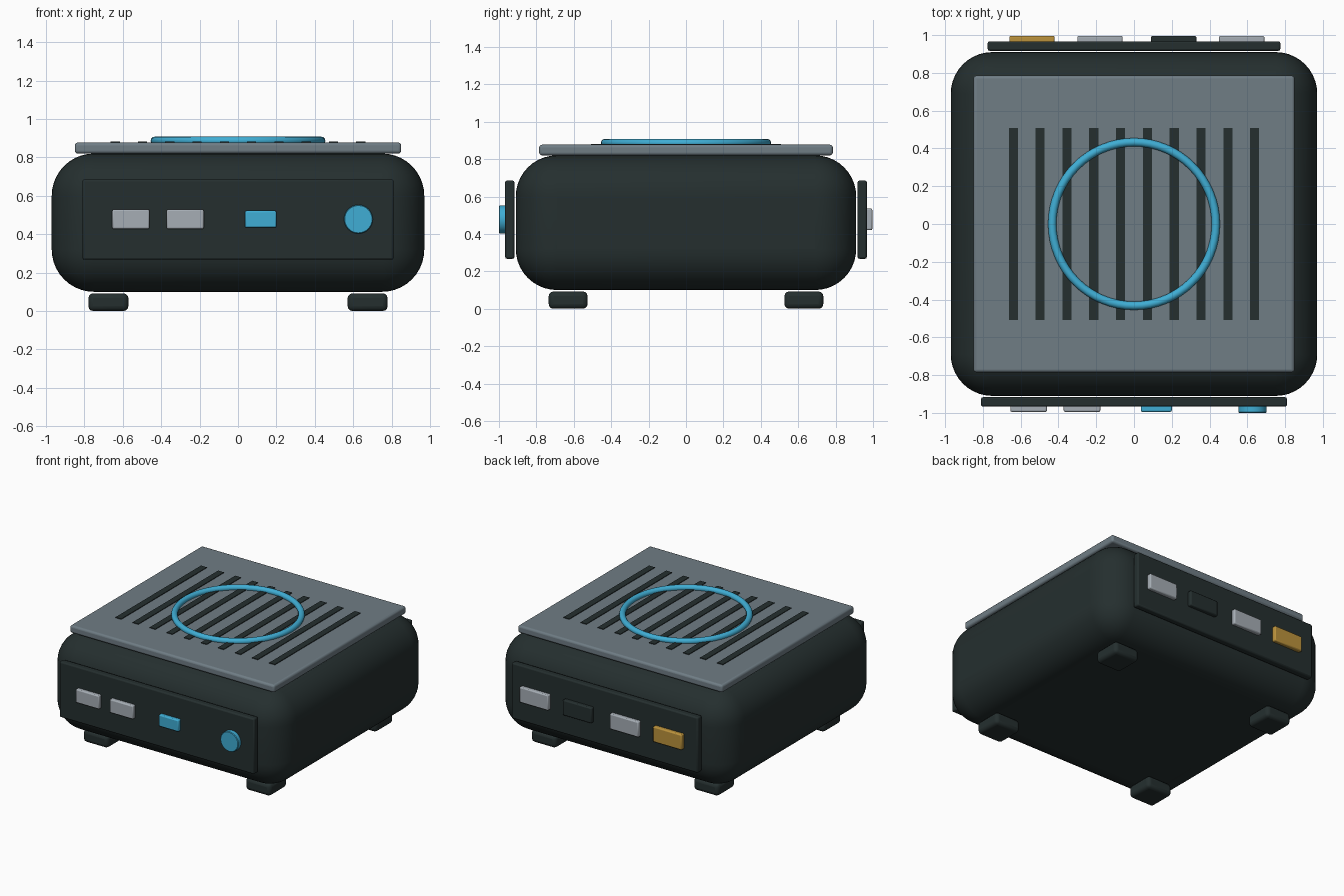
import bpy
import math

cube = bpy.data.objects.get("Cube")
if cube:
    bpy.data.objects.remove(cube, do_unlink=True)


def material(name, rgb, rough=0.5):
    m = bpy.data.materials.new(name)
    m.use_nodes = True
    m.diffuse_color = (*rgb, 1)
    shader = m.node_tree.nodes["Principled BSDF"]
    shader.inputs["Base Color"].default_value = (*rgb, 1)
    shader.inputs["Roughness"].default_value = rough
    return m


charcoal = material("charcoal", (0.018, 0.028, 0.028))
slate = material("slate grey", (0.16, 0.205, 0.235))
silver = material("silver", (0.38, 0.42, 0.46))
blue = material("bright blue", (0.05, 0.42, 0.66))
gold = material("gold", (0.5, 0.29, 0.045))


def finish(name, mat):
    ob = bpy.context.object
    ob.name = name
    ob.data.materials.append(mat)
    return ob


def bevel(ob, width, segments):
    mod = ob.modifiers.new("rounded edges", "BEVEL")
    mod.width = width
    mod.segments = segments
    mod.limit_method = "ANGLE"
    bpy.ops.object.shade_smooth_by_angle(angle=math.radians(40))


def box(name, mat, x, y, z, width=0.01, segments=2):
    """Rounded box from (low, high) extents on each axis."""
    spans = (x, y, z)
    bpy.ops.mesh.primitive_cube_add(size=1, location=[(a + b) / 2 for a, b in spans])
    ob = finish(name, mat)
    ob.scale = [b - a for a, b in spans]
    bpy.ops.object.transform_apply(location=False, rotation=False, scale=True)
    if width:
        bevel(ob, width, segments)
    return ob


# Main shell and lid
box("body", charcoal, (-0.97, 0.97), (-0.91, 0.91), (0.1, 0.82), 0.22, 10)
box("top_plate", slate, (-0.85, 0.85), (-0.785, 0.785), (0.82, 0.877), 0.015, 3)

# Vent slots and light ring on the lid
for i in range(10):
    x = (i - 4.5) * 0.142
    box(f"vent_slot_{i + 1}", charcoal, (x - 0.024, x + 0.024), (-0.508, 0.508),
        (0.873, 0.882), 0)

bpy.ops.mesh.primitive_torus_add(major_segments=64, minor_segments=12,
                                 major_radius=0.433, minor_radius=0.022,
                                 location=(0, 0, 0.886))
finish("light_ring", blue)
bpy.ops.object.shade_smooth()

# Feet
for sx, side in ((-1, "right"), (1, "left")):
    for sy, end in ((-1, "front"), (1, "back")):
        x, y = sx * 0.675, sy * 0.63
        box(f"{end}_{side}_foot", charcoal, (x - 0.104, x + 0.104),
            (y - 0.104, y + 0.104), (0, 0.092), 0.025, 3)

# Connector panels
box("front_panel", charcoal, (-0.81, 0.81), (-0.967, -0.917), (0.267, 0.685))
box("back_panel", charcoal, (-0.775, 0.775), (0.917, 0.967), (0.267, 0.685))


# Ports: name, material, centre x, half width, half height
def ports(y, rows):
    for name, mat, x, half_w, half_h in rows:
        box(name, mat, (x - half_w, x + half_w), y,
            (0.478 - half_h, 0.478 + half_h), 0.008)


ports((-0.995, -0.955), (
    ("front_port_outer", silver, -0.558, 0.097, 0.051),
    ("front_port_inner", silver, -0.275, 0.097, 0.051),
    ("front_port_blue", blue, 0.118, 0.082, 0.044),
))
ports((0.955, 0.996), (
    ("back_port_gold", gold, -0.54, 0.12, 0.058),
    ("back_port_inner", silver, -0.18, 0.12, 0.058),
    ("back_port_dark", charcoal, 0.21, 0.12, 0.058),
    ("back_port_outer", silver, 0.57, 0.12, 0.058),
))

# Power button
bpy.ops.mesh.primitive_cylinder_add(vertices=32, radius=0.075, depth=0.05,
                                    location=(0.627, -0.975, 0.478),
                                    rotation=(math.radians(90), 0, 0))
bevel(finish("power_button", blue), 0.004, 1)
